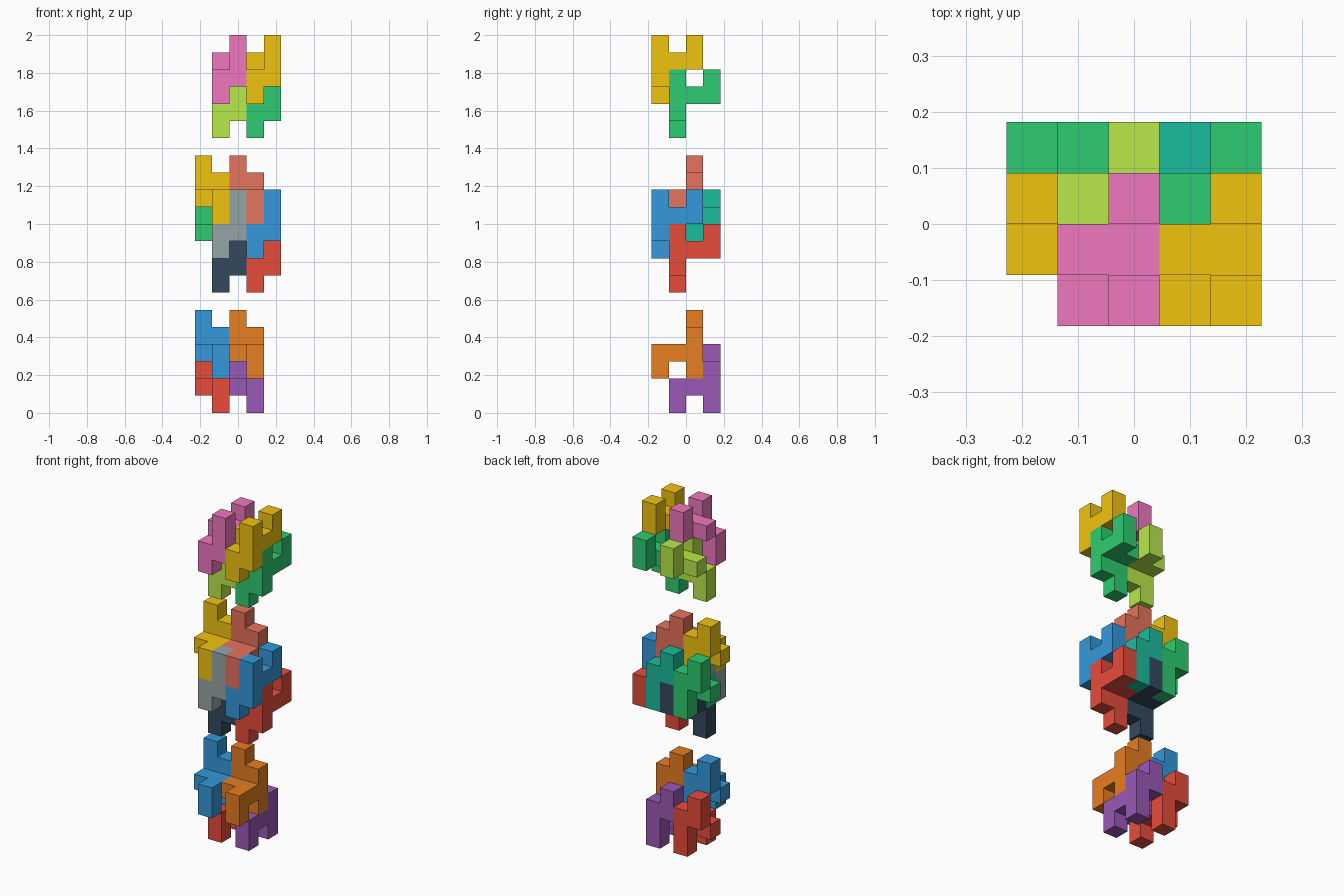
import bpy, bmesh, math
from mathutils import Vector

if "Cube" in bpy.data.objects:
    bpy.data.objects.remove(bpy.data.objects["Cube"])

U = 2 / 22                                  # cube size: the stack is 22 cubes tall
ORIGIN = Vector((-2.5 * U, -2 * U, 0))

# One nine-cube puzzle piece as (x, y, z) cells: x 0 = side arm, x 1 = main plate
UPRIGHT = [(1, 0, 0), (1, 0, 1), (1, 1, 1), (1, 2, 0), (1, 2, 1), (1, 2, 2),
           (0, 1, 1), (0, 2, 2), (0, 2, 3)]
# The same piece turned half round about the x axis
TURNED = [(x, 2 - y, 3 - z) for x, y, z in UPRIGHT]

DIRS = [Vector(d) for d in ((1, 0, 0), (-1, 0, 0), (0, 1, 0),
                            (0, -1, 0), (0, 0, 1), (0, 0, -1))]


def linear(hex_code):
    rgb = [int(hex_code[i:i + 2], 16) / 255 for i in (0, 2, 4)]
    return [c / 12.92 if c <= 0.04045 else ((c + 0.055) / 1.055) ** 2.4 for c in rgb] + [1]


def piece(name, cells, offset, colour):
    """Outer skin of a group of cubes, flat areas merged."""
    bm = bmesh.new()
    filled = set(cells)
    for cell in cells:
        c = Vector(cell)
        for d in DIRS:
            if tuple(int(v) for v in c + d) in filled:
                continue
            a = Vector((d.y, d.z, d.x))
            b = d.cross(a)
            mid = c + Vector((.5, .5, .5)) + d * .5
            corners = [mid + (a * s + b * t) * .5
                       for s, t in ((-1, -1), (1, -1), (1, 1), (-1, 1))]
            bm.faces.new([bm.verts.new(ORIGIN + (p + Vector(offset)) * U) for p in corners])
    bmesh.ops.remove_doubles(bm, verts=bm.verts, dist=1e-4)
    bmesh.ops.dissolve_limit(bm, angle_limit=math.radians(1), verts=bm.verts, edges=bm.edges)
    mesh = bpy.data.meshes.new(name)
    bm.to_mesh(mesh)
    bm.free()
    mat = bpy.data.materials.new(name + "_colour")
    mat.diffuse_color = linear(colour)
    mat.use_nodes = True
    mat.node_tree.nodes["Principled BSDF"].inputs["Base Color"].default_value = mat.diffuse_color
    mesh.materials.append(mat)
    bpy.context.collection.objects.link(bpy.data.objects.new(name, mesh))


def layer(name, cells, x, z, colours):
    """Four nested copies: a front pair, then a rear pair one back and two down."""
    spots = [("front_left", x, 0, z), ("front_right", x + 2, 0, z),
             ("rear_left", x, 1, z - 2), ("rear_right", x + 2, 1, z - 2)]
    for (label, *offset), colour in zip(spots, colours):
        piece(f"{name}_piece_{label}", cells, offset, colour)


# Bottom cluster, the two interlocked middle layers, top cluster
layer("bottom", UPRIGHT, 0, 2, ("3498DB", "E67E22", "E74C3C", "9B59B6"))
layer("middle_lower", TURNED, 1, 9, ("95A5A6", "3498DB", "34495E", "E74C3C"))
layer("middle_upper", UPRIGHT, 0, 11, ("F1C40F", "E6735C", "2ECC71", "1ABC9C"))
layer("top", TURNED, 1, 18, ("F078BE", "F1C40F", "B8E84A", "2ECC71"))
